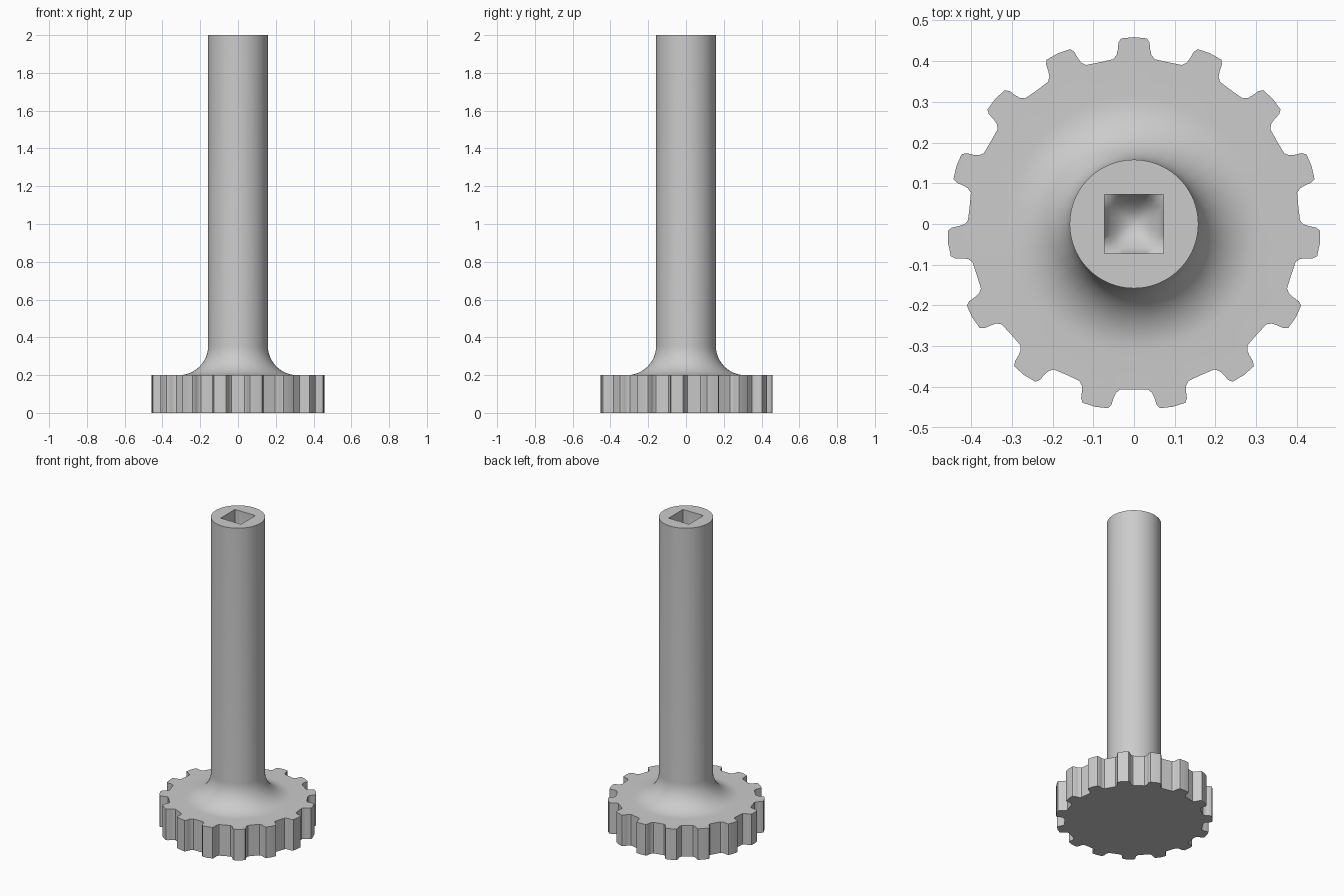
import bpy, bmesh, math

cube = bpy.data.objects.get("Cube")
if cube:
    bpy.data.objects.remove(cube, do_unlink=True)

TEETH = 15
SHAFT_R, FILLET, GEAR_H, TOP = 0.158, 0.155, 0.2, 2.0
HOLE, HOLE_FLOOR, BOWL = 0.073, 1.72, 0.06

metal = bpy.data.materials.new("plain grey")
metal.use_nodes = True
grey = (0.6, 0.6, 0.6, 1)
metal.diffuse_color = grey
metal.node_tree.nodes["Principled BSDF"].inputs["Base Color"].default_value = grey


def make_object(name, bm):
    bmesh.ops.recalc_face_normals(bm, faces=bm.faces)
    mesh = bpy.data.meshes.new(name)
    bm.to_mesh(mesh)
    bm.free()
    mesh.materials.append(metal)
    obj = bpy.data.objects.new(name, mesh)
    bpy.context.collection.objects.link(obj)
    return obj


# Tooth outline: half a tooth as (degrees from tooth centre, radius), mirrored
half = [(4.0, 0.457), (4.9, 0.447), (5.3, 0.43), (5.9, 0.417), (7.2, 0.408)]
tooth = [(-a, r) for a, r in reversed(half)] + [(0, 0.459)] + half + [(12, 0.406)]
outline = [(math.radians(90 + 360 / TEETH * i + a), r)
           for i in range(TEETH) for a, r in tooth]

# Gear wheel, fillet and shaft as stacked rings that share the tooth angles
bm = bmesh.new()


def ring(z, radius=None):
    return [bm.verts.new(((radius or r) * math.cos(a), (radius or r) * math.sin(a), z))
            for a, r in outline]


rings = [ring(0), ring(GEAR_H)]
for i in range(13):
    t = math.pi / 2 * i / 12
    rings.append(ring(GEAR_H + FILLET * (1 - math.cos(t)),
                      SHAFT_R + FILLET * (1 - math.sin(t))))
rings.append(ring(TOP, SHAFT_R))
for low, high in zip(rings, rings[1:]):
    for i in range(len(low)):
        j = (i + 1) % len(low)
        bm.faces.new((low[i], low[j], high[j], high[i]))
bm.faces.new(rings[0])
bm.faces.new(rings[-1])
gear_shaft = make_object("gear_shaft", bm)

# Square socket with a hollowed floor
bm = bmesh.new()
bmesh.ops.create_grid(bm, x_segments=10, y_segments=10, size=HOLE)
for v in bm.verts:
    d = ((v.co.x / HOLE) ** 4 + (v.co.y / HOLE) ** 4) ** 0.25
    v.co.z = HOLE_FLOOR - BOWL * (1 - min(d, 1) ** 2)
rim = [e for e in bm.edges if e.is_boundary]
walls = bmesh.ops.extrude_edge_only(bm, edges=rim)["geom"]
for v in walls:
    if isinstance(v, bmesh.types.BMVert):
        v.co.z = TOP + 0.1
bmesh.ops.holes_fill(bm, edges=[e for e in bm.edges if e.is_boundary], sides=0)
cutter = make_object("socket_cutter", bm)
cutter.hide_render = True

cut = gear_shaft.modifiers.new("socket", 'BOOLEAN')
cut.operation = 'DIFFERENCE'
cut.solver = 'EXACT'
cut.object = cutter
bpy.ops.object.select_all(action='DESELECT')
gear_shaft.select_set(True)
bpy.context.view_layer.objects.active = gear_shaft
bpy.ops.object.modifier_apply(modifier=cut.name)
bpy.data.objects.remove(cutter, do_unlink=True)
bpy.ops.object.shade_smooth_by_angle(angle=math.radians(35))
